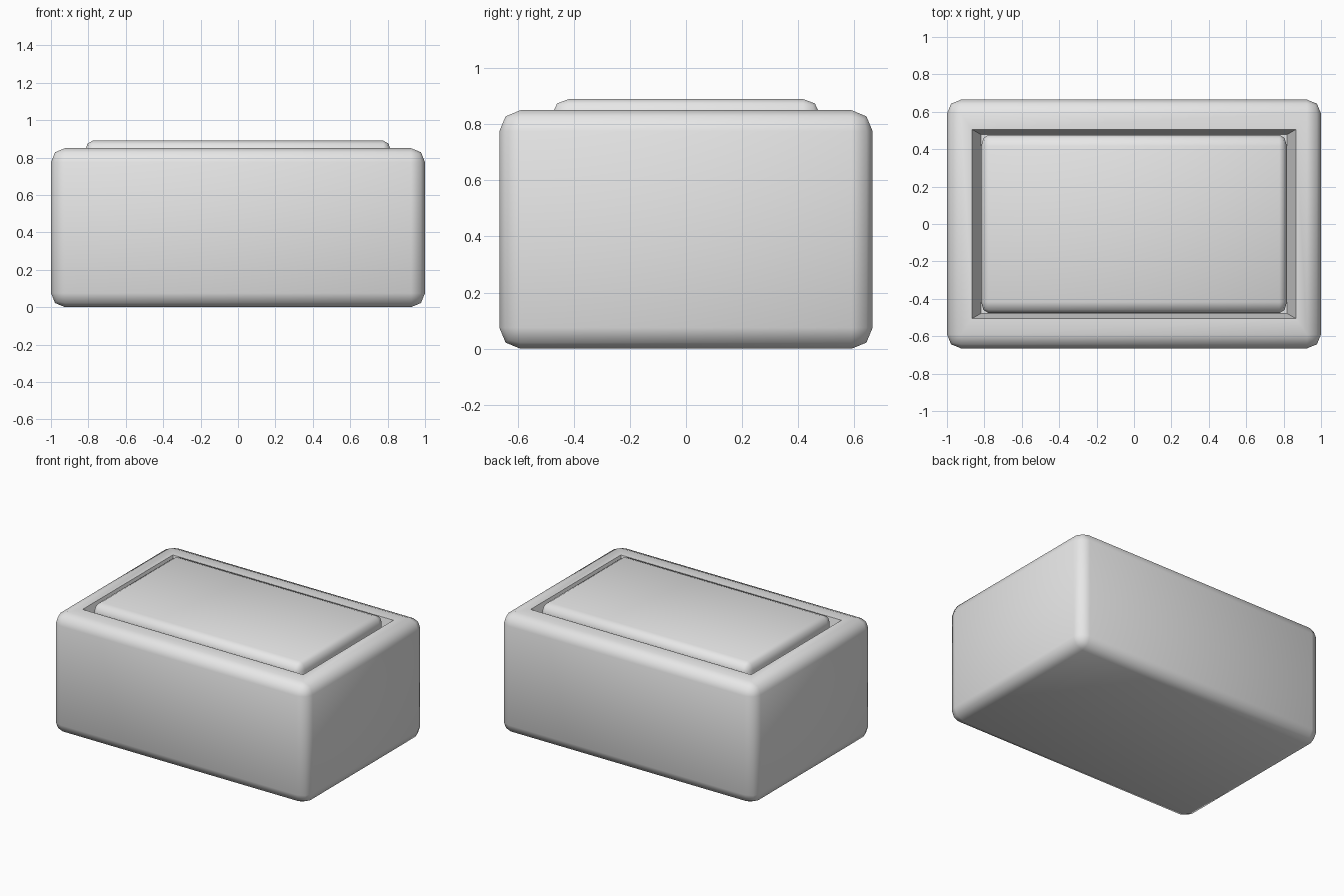
import bpy, bmesh, math
from mathutils import Vector

default = bpy.data.objects.get("Cube")
if default:
    bpy.data.objects.remove(default, do_unlink=True)

grey = bpy.data.materials.new("light_grey")
grey.use_nodes = True
colour = (0.8, 0.8, 0.8, 1)
grey.diffuse_color = colour
grey.node_tree.nodes["Principled BSDF"].inputs["Base Color"].default_value = colour


def rounded_box(half, z0, z1, bevel):
    """Box with a two-step rounding; bevel gives the rounding along x, y and z."""
    bm = bmesh.new()
    bmesh.ops.create_cube(bm, size=2)
    size = Vector((half[0], half[1], (z1 - z0) / 2))
    for v in bm.verts:
        v.co = [v.co[i] * size[i] / bevel[i] for i in range(3)]
    bmesh.ops.bevel(bm, geom=bm.edges[:], offset=1, segments=2,
                    profile=0.5, affect='EDGES')
    for v in bm.verts:
        v.co = [v.co[i] * bevel[i] for i in range(3)]
        v.co.z += (z0 + z1) / 2
    return bm


def inset_to(bm, face, hx, hy, z):
    """Inset a rectangular face and move its corners to a given rectangle."""
    bmesh.ops.inset_individual(bm, faces=[face], thickness=0.01)
    for v in face.verts:
        v.co = (math.copysign(hx, v.co.x), math.copysign(hy, v.co.y), z)


def finish(bm, name):
    mesh = bpy.data.meshes.new(name)
    bm.normal_update()
    bm.to_mesh(mesh)
    bm.free()
    mesh.materials.append(grey)
    obj = bpy.data.objects.new(name, mesh)
    bpy.context.collection.objects.link(obj)
    bpy.ops.object.select_all(action='DESELECT')
    obj.select_set(True)
    bpy.context.view_layer.objects.active = obj
    bpy.ops.object.shade_smooth_by_angle(angle=math.radians(60))
    return obj


# Body with a tapered recess sunk into its top
body = rounded_box((1, 0.665), 0, 0.85, (0.075, 0.075, 0.075))
body.normal_update()
top = max(body.faces, key=lambda f: f.calc_center_median().z + f.normal.z)
inset_to(body, top, 0.865, 0.505, 0.85)
inset_to(body, top, 0.818, 0.478, 0.70)
finish(body, "body")

# Raised button filling the recess
finish(rounded_box((0.817, 0.477), 0.66, 0.89, (0.04, 0.06, 0.055)), "button")
